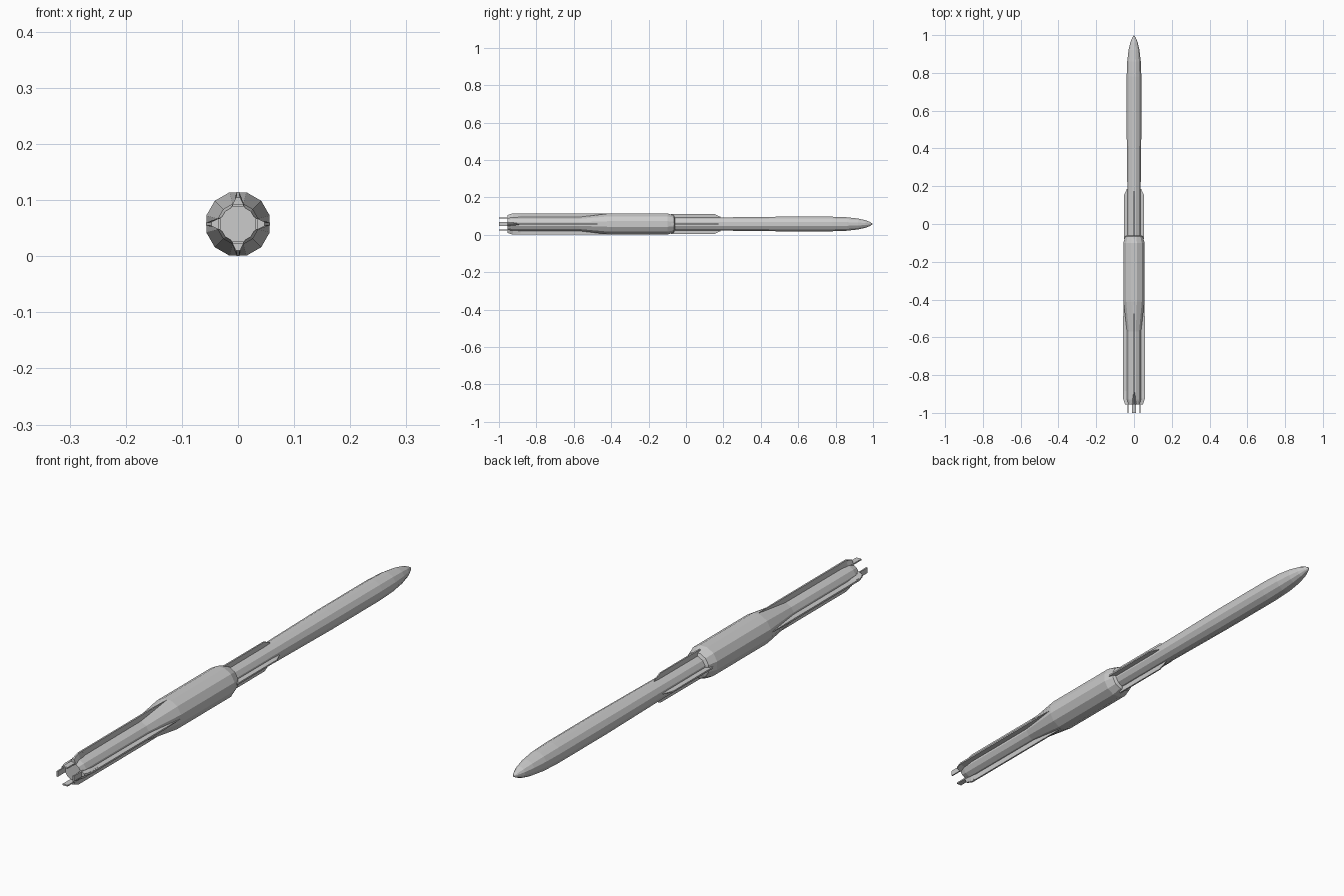
import bpy, bmesh, math
from mathutils import Matrix, Vector

if "Cube" in bpy.data.objects:
    bpy.data.objects.remove(bpy.data.objects["Cube"])

CZ = 0.0575
N = 12

def finish(name, bm):
    bmesh.ops.recalc_face_normals(bm, faces=bm.faces)
    me = bpy.data.meshes.new(name)
    bm.to_mesh(me)
    bm.free()
    ob = bpy.data.objects.new(name, me)
    bpy.context.collection.objects.link(ob)
    return ob

def hull_of_rings(name, profile):
    """Twelve-sided lathe along y; profile is (y, flat-side radius)."""
    bm = bmesh.new()
    rings = []
    for y, r in profile:
        r /= math.cos(math.pi / N)
        rings.append([bm.verts.new((r * math.cos(a), y, CZ + r * math.sin(a)))
                      for a in ((i + 0.5) * 2 * math.pi / N for i in range(N))])
    for a, b in zip(rings, rings[1:]):
        for i in range(N):
            j = (i + 1) % N
            bm.faces.new((a[i], a[j], b[j], b[i]))
    bm.faces.new(rings[0])
    bm.faces.new(rings[-1])
    return finish(name, bm)

def four_around(name, sections):
    """Lofts (y, inner r, outer r, inner half width, outer half width) four times."""
    for k in range(4):
        rot = Matrix.Rotation(k * math.pi / 2, 3, 'Y')
        bm = bmesh.new()
        loops = []
        for y, r0, r1, w0, w1 in sections:
            loops.append([bm.verts.new(rot @ Vector(p) + Vector((0, 0, CZ))) for p in
                          ((-w0, y, r0), (w0, y, r0), (w1, y, r1), (-w1, y, r1))])
        for a, b in zip(loops, loops[1:]):
            for i in range(4):
                j = (i + 1) % 4
                bm.faces.new((a[i], a[j], b[j], b[i]))
        bm.faces.new(loops[0])
        bm.faces.new(loops[-1])
        finish(f"{name}_{k + 1}", bm)

# Main body: tail, tapered booster, waist and rounded nose
hull_of_rings("body", [
    (-0.955, 0.031), (-0.93, 0.036), (-0.57, 0.037), (-0.41, 0.0565), (-0.10, 0.0565),
    (-0.065, 0.046), (-0.06, 0.035), (0.16, 0.035), (0.50, 0.039), (0.78, 0.039),
    (0.86, 0.036), (0.92, 0.029), (0.96, 0.020), (0.985, 0.010), (0.998, 0.002)])

# Long tail fins with clipped rear corners
four_around("tail_fin", [
    (-0.955, 0.026, 0.047, 0.003, 0.003), (-0.925, 0.026, 0.0572, 0.003, 0.003),
    (-0.52, 0.026, 0.0572, 0.003, 0.003), (-0.41, 0.026, 0.0562, 0.001, 0.001)])

# Flared fin roots at the tail
four_around("fin_root", [
    (-0.955, 0.028, 0.047, 0.013, 0.004), (-0.925, 0.028, 0.054, 0.009, 0.0035),
    (-0.885, 0.028, 0.050, 0.003, 0.003)])

# Flat control vanes behind the tail
four_around("jet_vane", [
    (-1.0, 0.030, 0.035, 0.010, 0.010), (-0.94, 0.030, 0.035, 0.010, 0.010)])

# Mid-body strakes ahead of the booster
four_around("strake", [
    (-0.08, 0.028, 0.054, 0.003, 0.003), (0.15, 0.028, 0.054, 0.0025, 0.0025),
    (0.185, 0.028, 0.038, 0.001, 0.001)])
